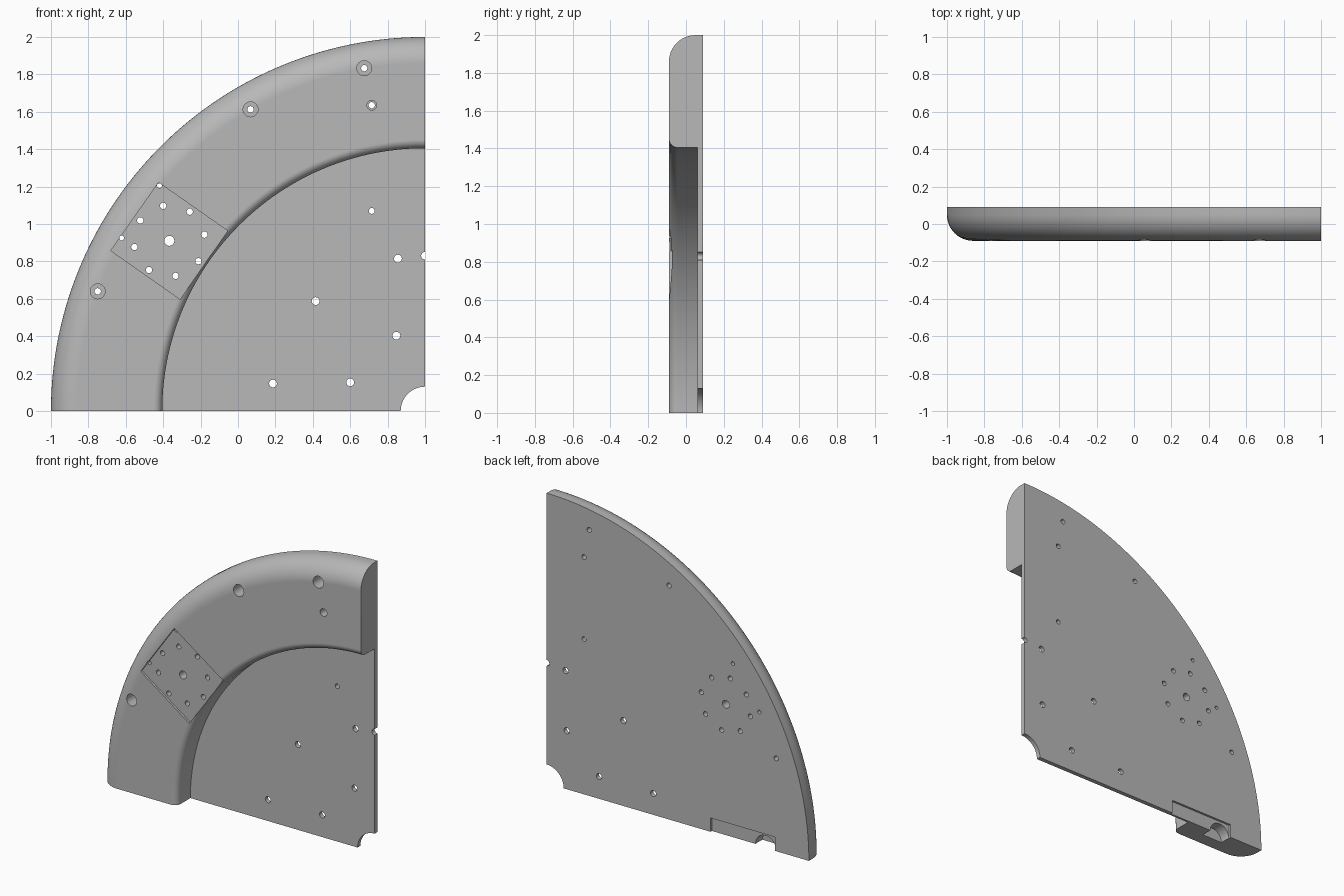
import bpy, bmesh
from math import pi, sin, cos, radians
from mathutils import Matrix, Vector

cube = bpy.data.objects.get("Cube")
if cube:
    bpy.data.objects.remove(cube, do_unlink=True)

FRONT, BACK, FLOOR = -0.09, 0.09, 0.06
HUB, INNER, OUTER = 0.13, 1.405, 2.0

grey = bpy.data.materials.new("plain grey")
grey.use_nodes = True
grey.diffuse_color = (0.48, 0.48, 0.48, 1)
grey.node_tree.nodes["Principled BSDF"].inputs["Base Color"].default_value = grey.diffuse_color


def make_object(name, bm):
    bmesh.ops.recalc_face_normals(bm, faces=bm.faces)
    mesh = bpy.data.meshes.new(name)
    bm.to_mesh(mesh)
    bm.free()
    mesh.materials.append(grey)
    ob = bpy.data.objects.new(name, mesh)
    bpy.context.collection.objects.link(ob)
    return ob


def add_hole(bm, x, z, radius, y0, y1, sides=24):
    place = Matrix.Translation((x, (y0 + y1) / 2, z)) @ Matrix.Rotation(pi / 2, 4, 'X')
    bmesh.ops.create_cone(bm, cap_ends=True, segments=sides, radius1=radius,
                          radius2=radius, depth=y1 - y0, matrix=place)


def add_box(bm, centre, size, tilt=0):
    place = (Matrix.Translation(centre) @ Matrix.Rotation(tilt, 4, 'Y')
             @ Matrix.Diagonal((*size, 1)))
    bmesh.ops.create_cube(bm, size=1, matrix=place)


def arc(r, y, radius, a0, a1, steps):
    angles = [radians(a0 + (a1 - a0) * i / steps) for i in range(steps + 1)]
    return [(r + radius * cos(a), y + radius * sin(a)) for a in angles]


# Quarter disc with a raised, rounded rim, swept from one cross-section
profile = [(HUB, BACK), (HUB, FLOOR), (INNER, FLOOR)]
profile += arc(INNER + 0.045, FRONT + 0.045, 0.045, 180, 270, 6)
profile += arc(OUTER - 0.14, FRONT + 0.14, 0.14, 270, 360, 12)
profile += [(OUTER, BACK)]
bm = bmesh.new()
STEPS = 72
rings = []
for i in range(STEPS + 1):
    a = pi / 2 * i / STEPS
    rings.append([bm.verts.new((1 - r * cos(a), y, r * sin(a))) for r, y in profile])
n = len(profile)
for a, b in zip(rings, rings[1:]):
    for j in range(n):
        k = (j + 1) % n
        bm.faces.new((a[j], a[k], b[k], b[j]))
bm.faces.new(rings[0])
bm.faces.new(rings[-1])
body = make_object("quarter_panel", bm)

# Shallow recesses: tilted square pad, counterbores, bottom pocket in the back
PAD = Vector((-0.367, 0, 0.91))
bm = bmesh.new()
add_box(bm, (PAD.x, FRONT - 0.0425, PAD.z), (0.452, 0.115, 0.445), radians(35))
rim_holes = [(-0.75, 0.64, 0.04), (0.067, 1.613, 0.04),
             (0.675, 1.833, 0.04), (0.715, 1.635, 0.026)]
for x, z, radius in rim_holes:
    add_hole(bm, x, z, radius, FRONT - 0.1, 0.02)
add_box(bm, (-0.495, BACK + 0.04, 0), (0.49, 0.11, 0.19))
recesses = make_object("recess_cutter", bm)

# Through holes and the rounded cable opening
bm = bmesh.new()
for x, z, _ in rim_holes:
    add_hole(bm, x, z, 0.017, -0.3, 0.3, 16)
for x, z, radius in [(0.715, 1.07, 0.016), (0.855, 0.815, 0.021), (1, 0.83, 0.021),
                     (0.415, 0.588, 0.021), (0.847, 0.403, 0.021),
                     (0.187, 0.147, 0.021), (0.6, 0.153, 0.021),
                     (-0.42, 1.205, 0.013), (-0.622, 0.925, 0.013),
                     (PAD.x, PAD.z, 0.027)]:
    add_hole(bm, x, z, radius, -0.3, 0.3, 16)
for i in range(8):
    a = radians(10 + 45 * i)
    add_hole(bm, PAD.x + 0.19 * cos(a), PAD.z + 0.19 * sin(a), 0.017, -0.3, 0.3, 16)
add_hole(bm, -0.66, 0, 0.078, 0.0, 0.3, 32)
holes = make_object("hole_cutter", bm)

# Cut the panel, then drop the cutters
bpy.context.view_layer.objects.active = body
for cutter in (recesses, holes):
    cutter.hide_render = True
    mod = body.modifiers.new("cut", 'BOOLEAN')
    mod.operation = 'DIFFERENCE'
    mod.solver = 'EXACT'
    mod.object = cutter
    bpy.ops.object.modifier_apply(modifier=mod.name)
    bpy.data.objects.remove(cutter, do_unlink=True)

bpy.ops.object.select_all(action='DESELECT')
body.select_set(True)
bpy.ops.object.shade_smooth_by_angle(angle=radians(30))
weighted = body.modifiers.new("even shading", 'WEIGHTED_NORMAL')
weighted.keep_sharp = True
